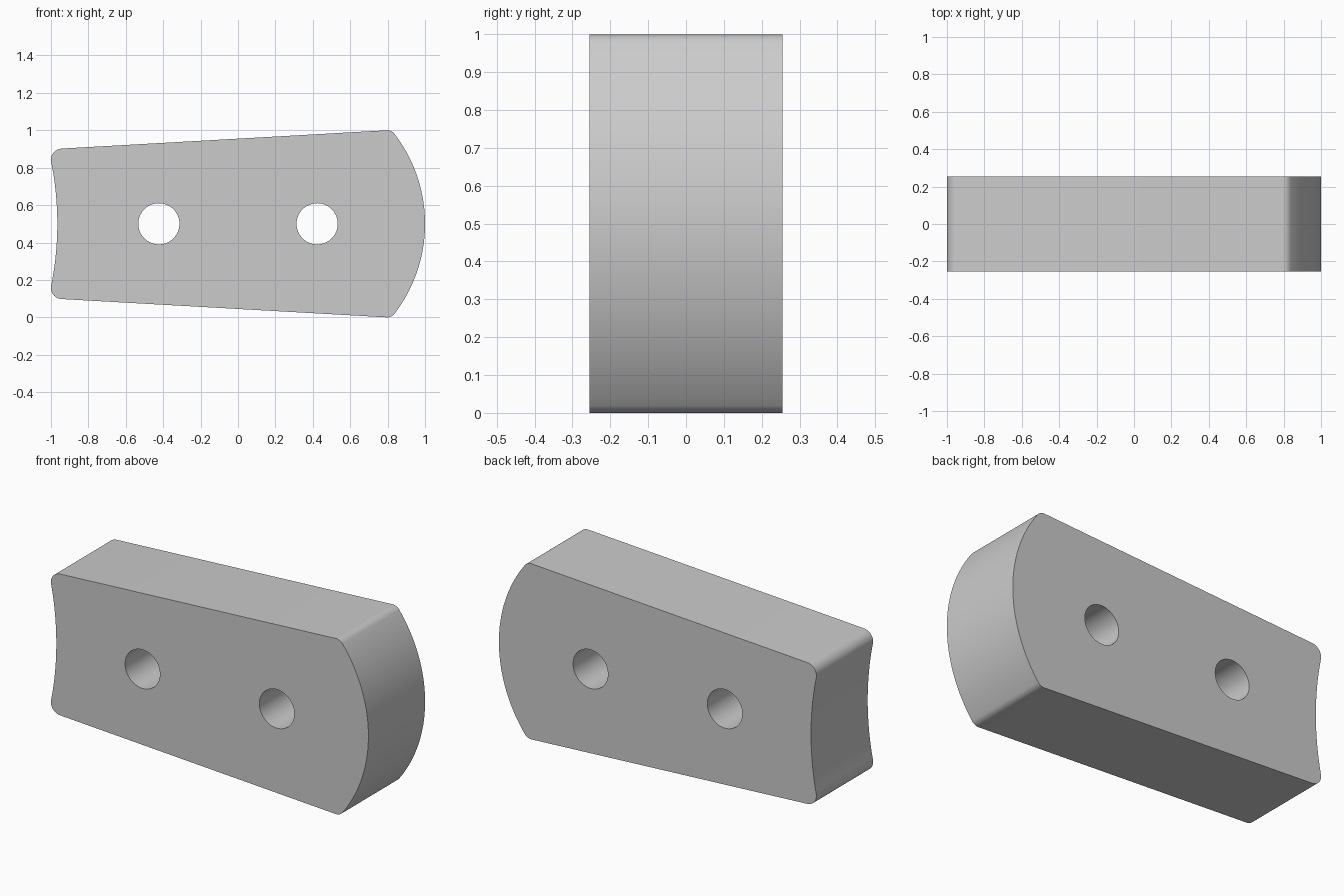
import bpy, bmesh
from math import pi, acos, asin, atan2, cos, sin, hypot, radians
from mathutils import Vector

cube = bpy.data.objects.get("Cube")
if cube:
    bpy.data.objects.remove(cube, do_unlink=True)

HALF_DEPTH = 0.255
MID_Z = 0.5
HOLE_X, HOLE_R = 0.423, 0.11


def arc(cx, cz, r, start, end, steps):
    """Points along an arc, both ends included."""
    return [(cx + r * cos(start + (end - start) * i / steps),
             cz + r * sin(start + (end - start) * i / steps)) for i in range(steps + 1)]


# Upper half of the outline, measured from the middle line
nose_r, tail_r = 0.79, 1.68            # convex end and concave end
nose_x, tail_x = 1 - nose_r, -0.966 - tail_r
fr, fl = 0.05, 0.06                    # corner rounding at each end
right_z = 0.5 - fr
right_x = nose_x + ((nose_r - fr) ** 2 - right_z ** 2) ** 0.5
left_x = -1 + fl
left_z = ((tail_r + fl) ** 2 - (left_x - tail_x) ** 2) ** 0.5
dx, dz = right_x - left_x, right_z - left_z
edge_normal = atan2(dz, dx) + acos((fl - fr) / hypot(dx, dz))
nose_end = asin(right_z / (nose_r - fr))
tail_end = asin(left_z / (tail_r + fl))

upper = arc(nose_x, 0, nose_r, 0, nose_end, 24)
upper += arc(right_x, right_z, fr, nose_end, edge_normal, 10)[1:]
upper += arc(left_x, left_z, fl, edge_normal, pi + tail_end, 12)
upper += arc(tail_x, 0, tail_r, tail_end, 0, 14)[1:]
outline = upper + [(x, -z) for x, z in upper[-2:0:-1]]

# Flat face with two round holes, then given its depth
bm = bmesh.new()
loops = [outline] + [arc(s * HOLE_X, 0, HOLE_R, 0, 2 * pi, 64)[:-1] for s in (-1, 1)]
edges = []
for loop in loops:
    verts = [bm.verts.new((x, -HALF_DEPTH, z + MID_Z)) for x, z in loop]
    edges += [bm.edges.new((v, verts[i - 1])) for i, v in enumerate(verts)]
bmesh.ops.triangle_fill(bm, edges=edges, use_beauty=True, normal=Vector((0, -1, 0)))
ext = bmesh.ops.extrude_face_region(bm, geom=bm.faces[:], use_keep_orig=True)
bmesh.ops.translate(bm, vec=(0, 2 * HALF_DEPTH, 0),
                    verts=[g for g in ext["geom"] if isinstance(g, bmesh.types.BMVert)])
bmesh.ops.recalc_face_normals(bm, faces=bm.faces[:])
mesh = bpy.data.meshes.new("link_block")
bm.to_mesh(mesh)
bm.free()

# Plain grey finish
grey = bpy.data.materials.new("light grey")
grey.use_nodes = True
grey.diffuse_color = (0.6, 0.6, 0.6, 1)
grey.node_tree.nodes["Principled BSDF"].inputs["Base Color"].default_value = (0.6, 0.6, 0.6, 1)
mesh.materials.append(grey)

block = bpy.data.objects.new("link_block", mesh)
bpy.context.collection.objects.link(block)
bpy.context.view_layer.objects.active = block
block.select_set(True)
bpy.ops.object.shade_smooth_by_angle(angle=radians(30))
